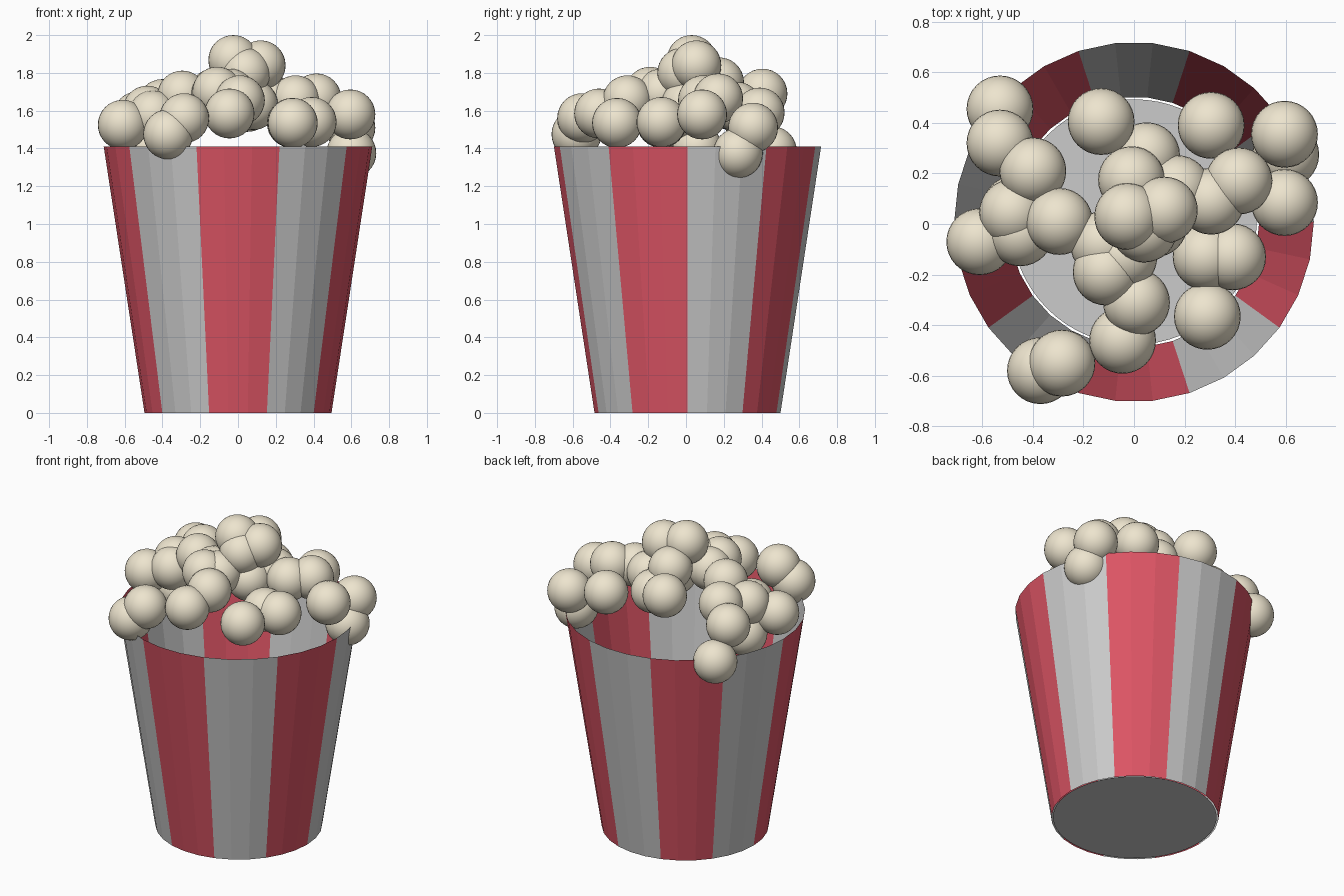
import bpy, bmesh, math

if "Cube" in bpy.data.objects:
    bpy.data.objects.remove(bpy.data.objects["Cube"])

SIDES, PER_STRIPE = 30, 3
R_BOTTOM, R_TOP, HEIGHT, CY = 0.495, 0.711, 1.41, 0.008
R_KERNEL = 0.132


def material(name, color):
    m = bpy.data.materials.new(name)
    m.diffuse_color = (*color, 1)
    m.use_nodes = True
    m.node_tree.nodes["Principled BSDF"].inputs["Base Color"].default_value = m.diffuse_color
    return m


def add_object(name, bm, mat=None):
    me = bpy.data.meshes.new(name)
    bm.to_mesh(me)
    bm.free()
    if mat:
        me.materials.append(mat)
    ob = bpy.data.objects.new(name, me)
    bpy.context.collection.objects.link(ob)
    return ob


def stripes(name, parity, mat=None):
    """Every second band of the tapered thin paper wall, flat facets."""
    bm = bmesh.new()
    step = 2 * math.tau / SIDES / 2
    for band in range(parity, SIDES // PER_STRIPE, 2):
        bottom, top = [], []
        for i in range(PER_STRIPE + 1):
            a = (band * PER_STRIPE + i) * step
            c, s = math.cos(a), math.sin(a)
            bottom.append(bm.verts.new((R_BOTTOM * c, CY + R_BOTTOM * s, 0)))
            top.append(bm.verts.new((R_TOP * c, CY + R_TOP * s, HEIGHT)))
        for i in range(PER_STRIPE):
            bm.faces.new((bottom[i], bottom[i + 1], top[i + 1], top[i]))
    return add_object(name, bm, mat)


red = material("red", (0.72, 0.09, 0.13))
cream = material("cream", (0.85, 0.78, 0.62))

# Striped bucket wall
stripes("white_stripes", 0)
stripes("red_stripes", 1, red)

# Bucket base
bm = bmesh.new()
bmesh.ops.create_circle(bm, cap_ends=True, segments=64, radius=0.485)
bmesh.ops.translate(bm, verts=bm.verts, vec=(0, CY, 0.002))
bmesh.ops.reverse_faces(bm, faces=bm.faces)
add_object("bucket_base", bm)

# Popcorn heap: smooth balls sharing one mesh
KERNELS = [
    (-.53, .455, 1.385), (-.53, .32, 1.57), (-.40, .21, 1.635), (-.13, .405, 1.69),
    (.05, .27, 1.62), (-.01, .175, 1.75), (.17, .14, 1.66), (.305, .39, 1.59),
    (.595, .355, 1.51), (.60, .275, 1.375), (.595, .085, 1.58), (.415, .17, 1.665),
    (.305, .09, 1.655), (-.025, .03, 1.868), (.12, .055, 1.84), (.04, -.02, 1.80),
    (-.295, .01, 1.68), (-.48, .045, 1.60), (-.45, -.035, 1.575), (-.61, -.07, 1.525),
    (-.47, .06, 1.40), (-.12, -.08, 1.68), (-.04, -.13, 1.69), (-.11, -.19, 1.70),
    (.01, -.31, 1.655), (-.045, -.46, 1.585), (-.37, -.58, 1.475), (-.285, -.55, 1.56),
    (.29, -.365, 1.535), (.285, -.13, 1.535), (.39, -.13, 1.54), (.08, .0, 1.63),
]
bm = bmesh.new()
bmesh.ops.create_uvsphere(bm, u_segments=32, v_segments=16, radius=R_KERNEL)
for f in bm.faces:
    f.smooth = True
first = add_object("popcorn_1", bm, cream)
first.location = KERNELS[0]
for n, p in enumerate(KERNELS[1:], 2):
    ob = bpy.data.objects.new(f"popcorn_{n}", first.data)
    ob.location = p
    bpy.context.collection.objects.link(ob)
